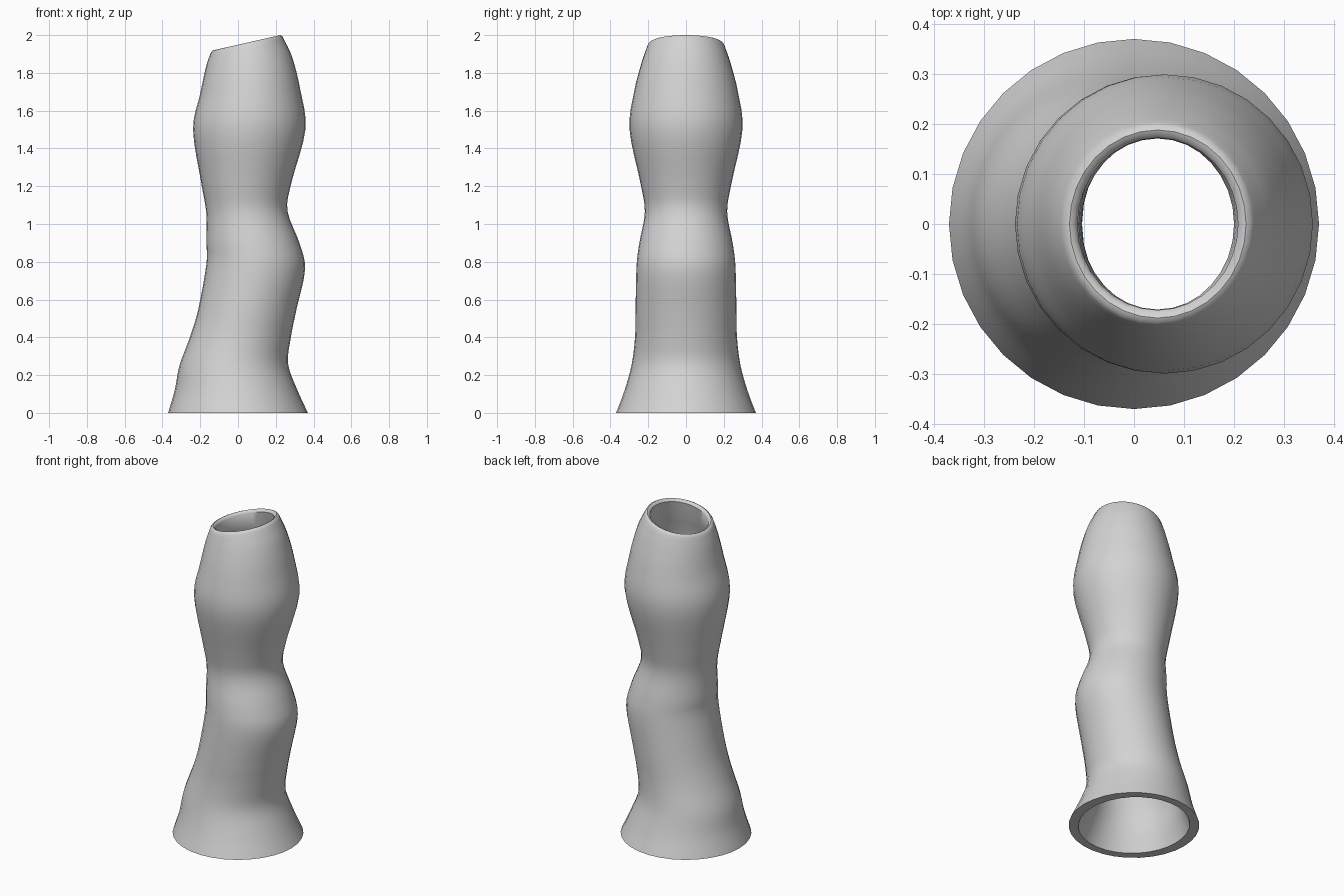
import bpy
import bmesh
import math
from mathutils import Vector

SIDES = 32
STEPS = 4

# Cross-sections of the sleeve: left x, left z, right x, right z, half depth
SECTIONS = [
    (-.37, 0, .37, 0, .37),
    (-.335, .12, .315, .12, .325),
    (-.31, .25, .265, .26, .288),
    (-.255, .4, .28, .4, .27),
    (-.21, .55, .31, .55, .267),
    (-.167, .79, .355, .76, .262),
    (-.167, .9, .325, .9, .247),
    (-.168, 1.06, .262, 1.07, .218),
    (-.195, 1.22, .283, 1.22, .242),
    (-.238, 1.5, .357, 1.5, .299),
    (-.2, 1.69, .33, 1.71, .275),
    (-.17, 1.83, .288, 1.88, .235),
    (-.145, 1.905, .24, 1.985, .204),
]


def spline(a, b, c, d, t):
    """Smooth blend from section b to section c."""
    return (b * 2 + (c - a) * t + (a * 2 - b * 5 + c * 4 - d) * t ** 2
            + (b * 3 - a - c * 3 + d) * t ** 3) / 2


def resample(sections):
    """Smooth rows running through every section."""
    pts = [Vector(s) for s in sections]
    pts = [pts[0] * 2 - pts[1]] + pts + [pts[-1] * 2 - pts[-2]]
    rows = []
    for i in range(len(sections) - 1):
        rows += [spline(*pts[i:i + 4], k / STEPS) for k in range(STEPS)]
    return rows + [pts[-2]]


def inset(row, x, y, rise=0):
    """Shrink a row towards its axis and optionally lift it."""
    return row + Vector((x, rise, -x, rise, -y))


def add_ring(bm, row):
    left, left_z, right, right_z, depth = row
    ring = []
    for i in range(SIDES):
        a = math.tau * i / SIDES
        side = (1 + math.cos(a)) / 2
        ring.append(bm.verts.new((left + (right - left) * side,
                                  depth * math.sin(a),
                                  left_z + (right_z - left_z) * side)))
    return ring


def make_material(name, colour):
    mat = bpy.data.materials.new(name)
    mat.use_nodes = True
    mat.diffuse_color = colour
    mat.node_tree.nodes["Principled BSDF"].inputs["Base Color"].default_value = colour
    return mat


cube = bpy.data.objects.get("Cube")
if cube:
    bpy.data.objects.remove(cube, do_unlink=True)

# Outer wall, rounded rim, then the inner wall back down to the foot
outer = resample(SECTIONS)
rim = outer[-1]
rows = outer + [inset(rim, .007, .007, .011), inset(rim, .016, .016, .015),
                inset(rim, .025, .025, .011), inset(rim, .032, .032)]
rows += [inset(row, .06, .047) for row in reversed(outer[:-STEPS])]

# Skin neighbouring rings, joining the last to the first across the foot
bm = bmesh.new()
rings = [add_ring(bm, row) for row in rows]
for low, high in zip(rings, rings[1:] + rings[:1]):
    for i in range(SIDES):
        j = (i + 1) % SIDES
        bm.faces.new((low[i], low[j], high[j], high[i]))
bmesh.ops.recalc_face_normals(bm, faces=bm.faces)

mesh = bpy.data.meshes.new("hollow_sleeve")
bm.to_mesh(mesh)
bm.free()
mesh.materials.append(make_material("light_grey", (.65, .65, .65, 1)))
sleeve = bpy.data.objects.new("hollow_sleeve", mesh)
bpy.context.collection.objects.link(sleeve)

# Smooth walls with a sharp foot edge
bpy.ops.object.select_all(action="DESELECT")
sleeve.select_set(True)
bpy.context.view_layer.objects.active = sleeve
bpy.ops.object.shade_smooth_by_angle(angle=math.radians(40))
